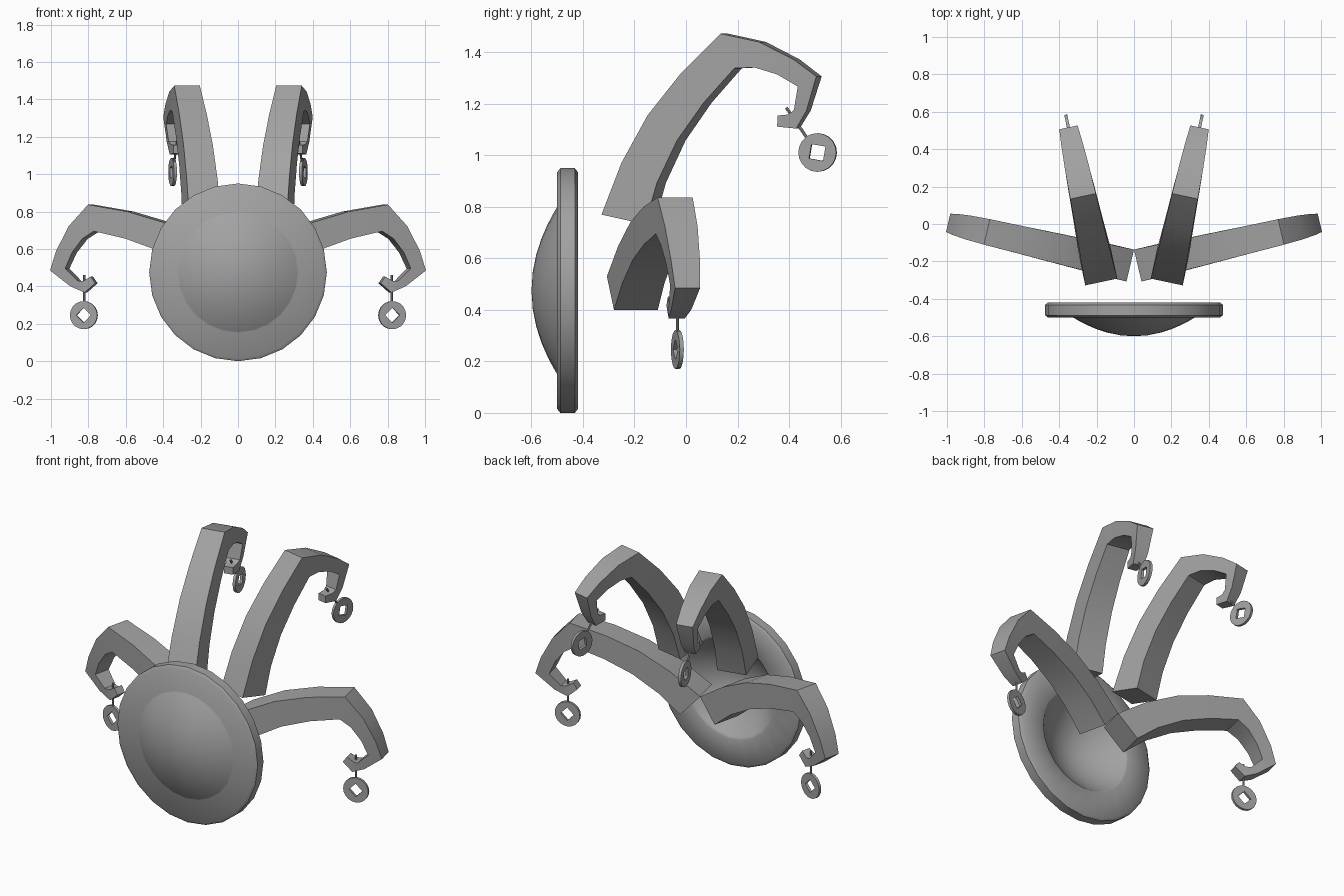
import bpy, bmesh, math
from mathutils import Matrix, Vector

if "Cube" in bpy.data.objects:
    bpy.data.objects.remove(bpy.data.objects["Cube"])

grey = bpy.data.materials.new("grey_metal")
grey.diffuse_color = (0.36, 0.36, 0.36, 1)
grey.use_nodes = True
grey.node_tree.nodes["Principled BSDF"].inputs["Base Color"].default_value = grey.diffuse_color


def finish(bm, name, angle=30):
    bmesh.ops.recalc_face_normals(bm, faces=bm.faces)
    mesh = bpy.data.meshes.new(name)
    bm.to_mesh(mesh)
    bm.free()
    ob = bpy.data.objects.new(name, mesh)
    bpy.context.collection.objects.link(ob)
    mesh.materials.append(grey)
    bpy.ops.object.select_all(action='DESELECT')
    ob.select_set(True)
    bpy.context.view_layer.objects.active = ob
    bpy.ops.object.shade_smooth_by_angle(angle=math.radians(angle))
    return ob


# Domed disc: closed profile (radius, y) turned around the y axis
def dome(radius, y_edge, y_tip, steps=7):
    return [(radius * math.cos(i / steps * math.pi / 2),
             y_edge + (y_tip - y_edge) * math.sin(i / steps * math.pi / 2) ** 2)
            for i in range(steps + 1)]


def make_disc(sides=24):
    front = dome(0.325, -0.5, -0.6)
    back = dome(0.30, -0.425, -0.585)
    prof = front[::-1] + [(0.46, -0.5), (0.475, -0.488), (0.475, -0.432), (0.46, -0.42),
                          (0.31, -0.42)] + back
    bm = bmesh.new()
    verts = [bm.verts.new((r, y, 0)) for r, y in prof]
    edges = [bm.edges.new(p) for p in zip(verts, verts[1:])]
    bmesh.ops.spin(bm, geom=verts + edges, cent=(0, 0, 0), axis=(0, 1, 0),
                   angle=math.tau, steps=sides, use_duplicate=False)
    bmesh.ops.remove_doubles(bm, verts=bm.verts, dist=0.0005)
    bmesh.ops.rotate(bm, verts=bm.verts, matrix=Matrix.Rotation(math.pi / 2, 3, 'Y'))
    bmesh.ops.translate(bm, verts=bm.verts, vec=(0, 0, 0.475))
    finish(bm, "domed_disc", 40)


# Arm stations: outer (s, z), inner (s, z), width
STATIONS = [
    (0, 0, 0.12, -0.13, 0.175), (0.18, 0.12, 0.25, -0.025, 0.168),
    (0.37, 0.212, 0.41, 0.065, 0.16), (0.57, 0.27, 0.58, 0.125, 0.15),
    (0.787, 0.307, 0.755, 0.165, 0.14), (0.893, 0.193, 0.82, 0.124, 0.13),
    (0.965, 0.06, 0.878, 0.05, 0.115), (1.0, -0.045, 0.917, -0.035, 0.10),
    (0.89, -0.13, 0.85, -0.10, 0.08), (0.815, -0.163, 0.82, -0.10, 0.065),
    (0.757, -0.113, 0.782, -0.078, 0.055)]


def make_arm(bm):
    rings = []
    for a, b, c, d, w in STATIONS:
        rings.append([bm.verts.new(p) for p in (
            (a, -w / 2, b), (a, w / 2, b), (c, w / 2, d), (c, -w / 2, d))])
    for r, q in zip(rings, rings[1:]):
        for i in range(4):
            j = (i + 1) % 4
            bm.faces.new((r[i], r[j], q[j], q[i]))
    bm.faces.new(rings[0])
    bm.faces.new(rings[-1])


# Thin hanging rod below the hook
def make_rod(bm):
    bmesh.ops.create_cone(bm, cap_ends=True, segments=8, radius1=0.006, radius2=0.006,
                          depth=0.175, matrix=Matrix.Translation((0.824, 0, -0.158)))


# Round coin with a square hole standing on its corner
def make_coin(bm, sides=20, t=0.008, s0=0.826, z0=-0.284):
    rings = []
    for y in (-t, t):
        outer, inner = [], []
        for i in range(sides):
            a = math.tau * i / sides
            c, s = math.cos(a), math.sin(a)
            k = 0.04 / (abs(c) + abs(s))
            outer.append(bm.verts.new((s0 + 0.075 * c, y, z0 + 0.075 * s)))
            inner.append(bm.verts.new((s0 + k * c, y, z0 + k * s)))
        rings.append((outer, inner))
    (fo, fi), (bo, bi) = rings
    for i in range(sides):
        j = (i + 1) % sides
        for p, q in ((fo, fi), (fi, bi), (bi, bo), (bo, fo)):
            bm.faces.new((p[i], p[j], q[j], q[i]))


# Place each part on both sides: yaw, pitch and base point
PLACES = [("lower", 13.2, 0, (0.02, -0.222, 0.53)),
          ("upper", 78, 35, (0.175, -0.31, 0.77))]
PARTS = [("arm", make_arm), ("hanging_rod", make_rod), ("coin", make_coin)]
for level, yaw, pitch, base in PLACES:
    place = (Matrix.Translation(Vector(base)) @ Matrix.Rotation(math.radians(yaw), 4, 'Z')
             @ Matrix.Rotation(math.radians(-pitch), 4, 'Y'))
    for side, flip in (("right", 1), ("left", -1)):
        for part, build in PARTS:
            bm = bmesh.new()
            build(bm)
            bm.transform(Matrix.Diagonal((flip, 1, 1, 1)) @ place)
            finish(bm, f"{level}_{part}_{side}")

make_disc()
